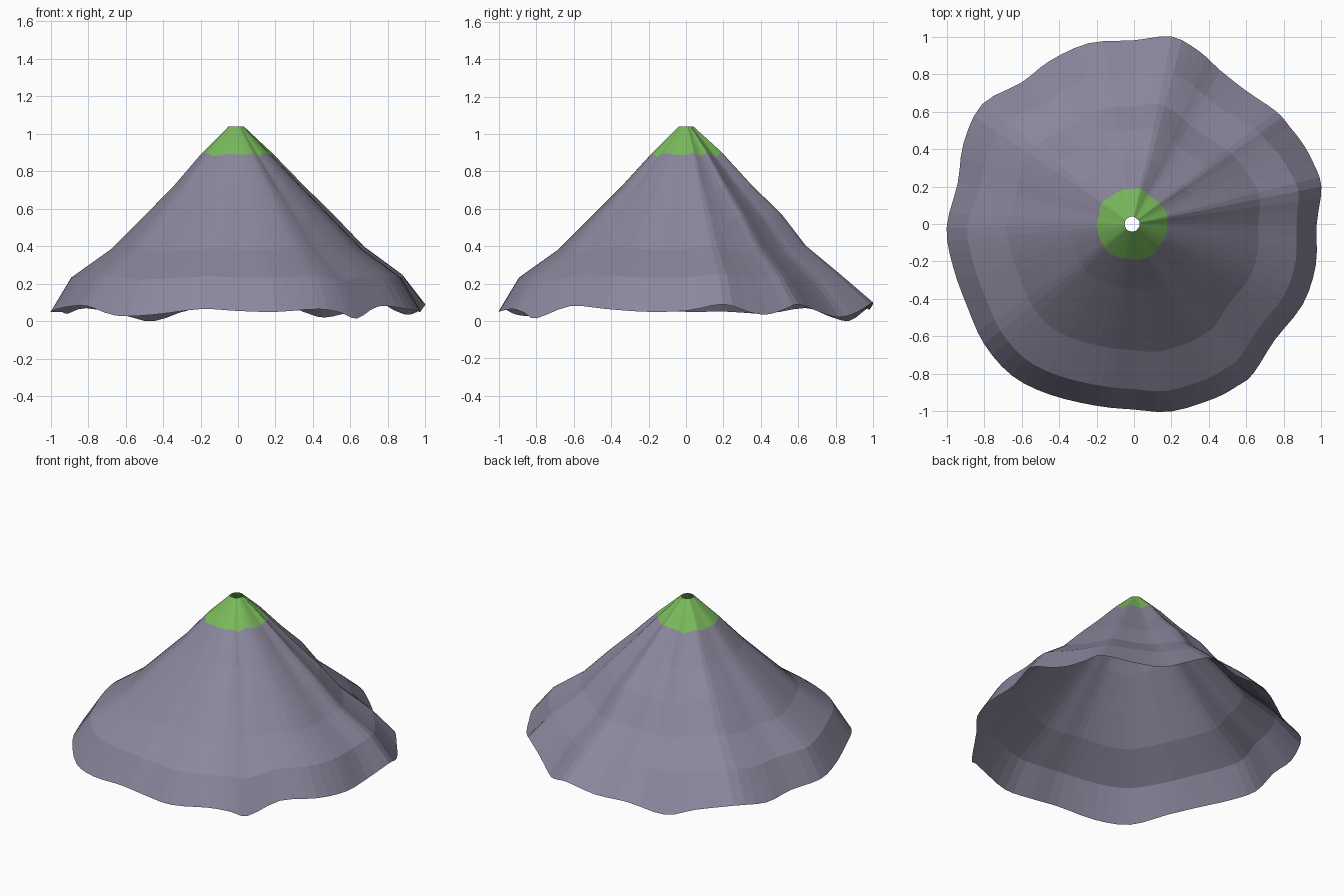
import bpy, bmesh, math
from mathutils import Vector

if "Cube" in bpy.data.objects:
    bpy.data.objects.remove(bpy.data.objects["Cube"])

# Wavy foot of the mountain, counter-clockwise from +x
RIM = [(.975, 0, .055), (1, .2, .09), (.955, .33, .05), (.9, .43, .035), (.83, .52, .06),
       (.76, .6, .09), (.6, .71, .05), (.46, .82, .02), (.35, .92, .05), (.2, 1, .1),
       (0, .98, .06), (-.24, .965, .065), (-.45, .87, 0), (-.6, .755, .03), (-.81, .64, .07),
       (-.91, .43, .04), (-.94, .22, .05), (-1, -.02, .05), (-.965, -.23, .065),
       (-.89, -.44, .08), (-.8, -.64, .08), (-.65, -.81, .03), (-.45, -.91, .035),
       (-.2, -.97, .065), (0, -.99, .055), (.2, -1, .05), (.43, -.93, .065),
       (.55, -.865, .045), (.635, -.8, .015), (.75, -.62, .08), (.9, -.43, .065), (.97, -.22, .05)]
# (radius scale, height, scale lost towards the back, share of waviness) per ring
RINGS = [(1, .055, 0, 1), (.89, .235, .07, .4), (.68, .385, .04, .4), (.51, .555, 0, .4),
         (.35, .715, 0, .3), (.19, .89, 0, .3), (.04, 1.04, 0, 0)]
SUB = 3


def smooth_loop(pts):
    """Closed Catmull-Rom curve through the points."""
    p = [Vector(q) for q in pts]
    n, out = len(p), []
    for i in range(n):
        a, b, c, d = (p[(i + k) % n] for k in (-1, 0, 1, 2))
        for s in range(SUB):
            t = s / SUB
            out.append(.5 * (2 * b + (c - a) * t + (2 * a - 5 * b + 4 * c - d) * t * t
                             + (3 * b - a - 3 * c + d) * t ** 3))
    return out


def material(name, rgb):
    m = bpy.data.materials.new(name)
    m.diffuse_color = (*rgb, 1)
    m.use_nodes = True
    m.node_tree.nodes["Principled BSDF"].inputs["Base Color"].default_value = m.diffuse_color
    return m


# Mountain shell, open at foot and summit
rim = smooth_loop(RIM)
bm = bmesh.new()
rings = []
for scale, z, back, wave in RINGS:
    ring = []
    for p in rim:
        ang = math.atan2(p.y, p.x)
        s = scale - back * max(0, math.sin(ang))
        zz = z + wave * (p.z - .055)
        ring.append(bm.verts.new((p.x * s - .01 * (scale < .2), p.y * s, max(0, zz))))
    rings.append(ring)

n = len(rim)
for k in range(len(rings) - 1):
    lo, hi = rings[k], rings[k + 1]
    for i in range(n):
        j = (i + 1) % n
        f = bm.faces.new((lo[i], lo[j], hi[j], hi[i]))
        f.material_index = int(k == len(rings) - 2)   # green summit band

me = bpy.data.meshes.new("mountain")
bm.to_mesh(me)
bm.free()
me.materials.append(material("grey violet rock", (.26, .24, .335)))
me.materials.append(material("green summit", (.19, .49, .105)))
bpy.context.collection.objects.link(bpy.data.objects.new("mountain", me))
